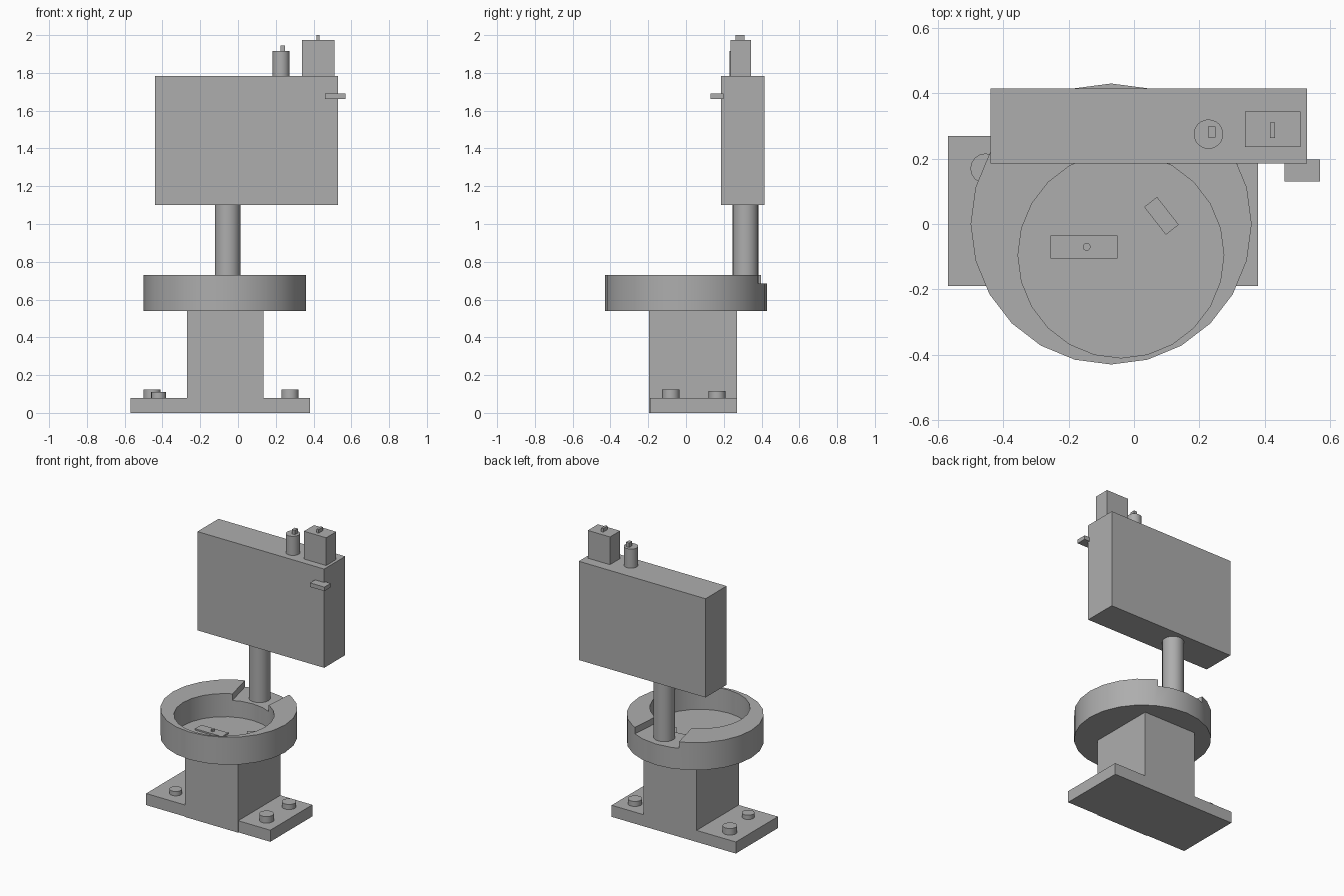
import bpy, math

if "Cube" in bpy.data.objects:
    bpy.data.objects.remove(bpy.data.objects["Cube"])

grey = bpy.data.materials.new("painted grey")
grey.diffuse_color = (0.42, 0.42, 0.42, 1)
grey.use_nodes = True
grey.node_tree.nodes["Principled BSDF"].inputs["Base Color"].default_value = grey.diffuse_color


def finish(obj, name):
    obj.name = name
    obj.data.materials.append(grey)
    return obj


def box(name, x, y, z, turn=0):
    """Box from (min, max) ranges, optionally turned about z."""
    bpy.ops.mesh.primitive_cube_add(
        size=1, location=[(a + b) / 2 for a, b in (x, y, z)],
        rotation=(0, 0, math.radians(turn)))
    obj = bpy.context.object
    obj.scale = [b - a for a, b in (x, y, z)]
    bpy.ops.object.transform_apply(location=False, rotation=False, scale=True)
    return finish(obj, name)


def cylinder(name, x, y, r, z0, z1, sides=24):
    bpy.ops.mesh.primitive_cylinder_add(
        vertices=sides, radius=r, depth=z1 - z0, location=(x, y, (z0 + z1) / 2))
    bpy.ops.object.shade_smooth_by_angle(angle=math.radians(30))
    return finish(bpy.context.object, name)


def prism(name, outline, z0, z1):
    n = len(outline)
    verts = [(x, y, z) for z in (z0, z1) for x, y in outline]
    faces = [tuple(reversed(range(n))), tuple(range(n, 2 * n))]
    faces += [(i, (i + 1) % n, (i + 1) % n + n, i + n) for i in range(n)]
    mesh = bpy.data.meshes.new(name)
    mesh.from_pydata(verts, [], faces)
    obj = bpy.data.objects.new(name, mesh)
    bpy.context.collection.objects.link(obj)
    return finish(obj, name)


def cut(target, cutter):
    mod = target.modifiers.new("cut", 'BOOLEAN')
    mod.operation = 'DIFFERENCE'
    mod.solver = 'EXACT'
    mod.object = cutter
    bpy.context.view_layer.objects.active = target
    bpy.ops.object.modifier_apply(modifier=mod.name)
    bpy.data.objects.remove(cutter)


# Base plate with four bolts, and the square pedestal
box("base_plate", (-0.57, 0.38), (-0.19, 0.27), (0, 0.08))
box("pedestal", (-0.27, 0.135), (-0.195, 0.27), (0.0, 0.55))
for i, (x, y, r, top) in enumerate([(-0.42, -0.08, 0.04, 0.11), (0.275, -0.08, 0.046, 0.125),
                                    (0.275, 0.165, 0.045, 0.115), (-0.455, 0.17, 0.046, 0.125)]):
    cylinder(f"bolt_{i + 1}", x, y, r, 0.07, top, 16)

# Round bowl with an off-centre hollow and a notch in the back rim
bowl = cylinder("bowl", -0.07, 0, 0.43, 0.54, 0.73)
cut(bowl, cylinder("hollow_cutter", -0.04, -0.095, 0.315, 0.57, 0.9))
cut(bowl, prism("notch_cutter", [(-0.165, 0.15), (0.105, 0.15), (0.13, 0.46), (-0.24, 0.46)],
                0.685, 0.9))
bpy.ops.object.select_all(action='DESELECT')
bowl.select_set(True)
bpy.context.view_layer.objects.active = bowl
bpy.ops.object.shade_smooth_by_angle(angle=math.radians(30))

# Drain fittings on the bowl floor
box("drain_bar", (-0.255, -0.05), (-0.105, -0.035), (0.56, 0.58))
cylinder("drain_knob", -0.145, -0.07, 0.012, 0.57, 0.595, 10)
box("floor_block", (0.03, 0.138), (0.0, 0.05), (0.56, 0.58), -52)

# Post and upright panel
cylinder("post", -0.055, 0.315, 0.068, 0.6, 1.11)
box("panel", (-0.44, 0.53), (0.185, 0.415), (1.1, 1.783))

# Fittings on top of the panel
cylinder("round_fitting", 0.228, 0.275, 0.045, 1.77, 1.915)
box("round_fitting_knob", (0.226, 0.25), (0.265, 0.298), (1.9, 1.945))
box("square_fitting", (0.34, 0.51), (0.235, 0.345), (1.77, 1.975))
box("square_fitting_knob", (0.416, 0.432), (0.263, 0.31), (1.96, 2.0))

# Side latch at the panel corner
box("latch_front", (0.46, 0.57), (0.13, 0.187), (1.662, 1.69))
box("latch_side", (0.53, 0.57), (0.18, 0.198), (1.662, 1.69))
